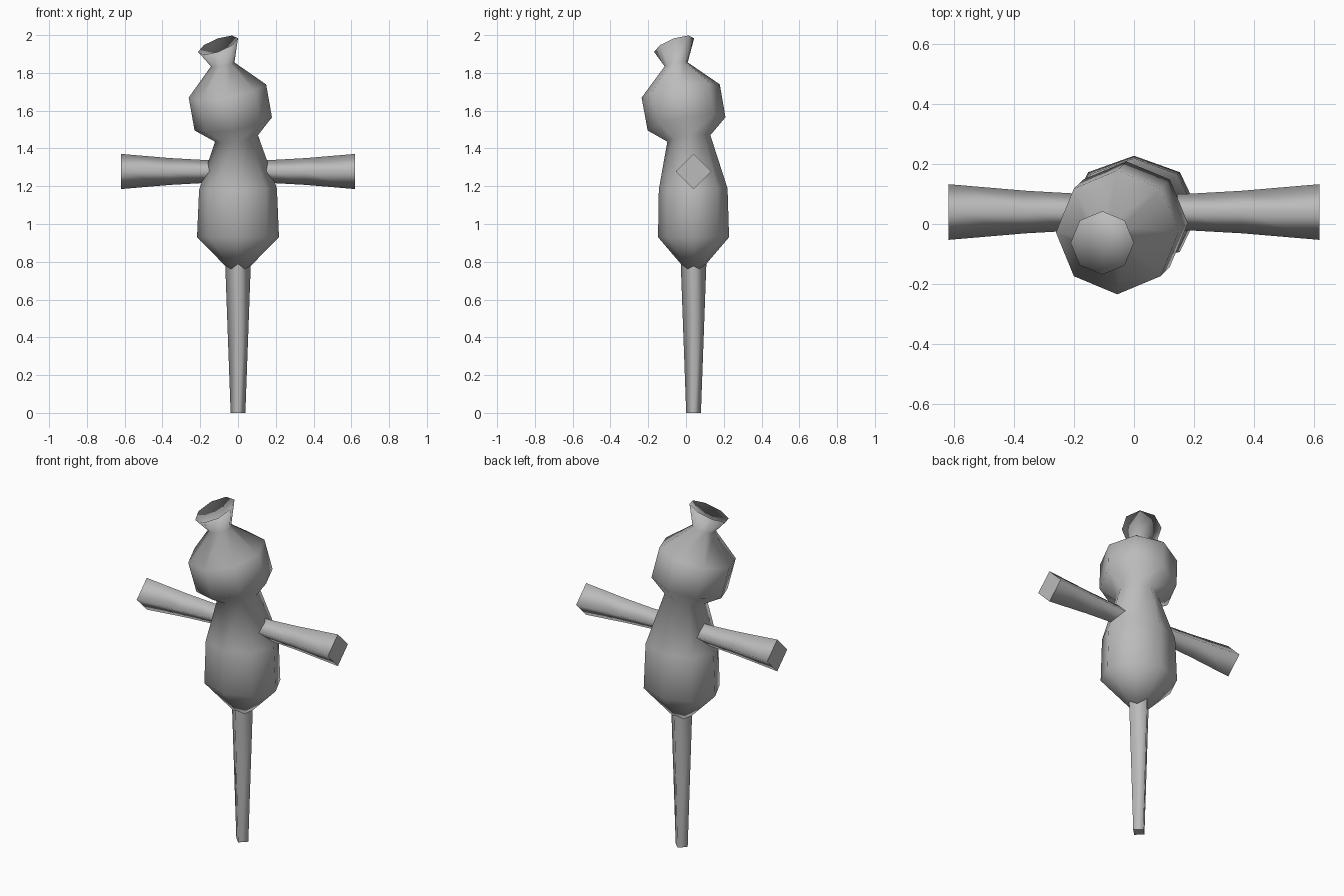
import bpy
import bmesh
from math import cos, sin, pi
from mathutils import Vector

cube = bpy.data.objects.get("Cube")
if cube:
    bpy.data.objects.remove(cube, do_unlink=True)

grey = bpy.data.materials.new("plain grey")
grey.use_nodes = True
colour = (0.5, 0.5, 0.5, 1)
grey.diffuse_color = colour
grey.node_tree.nodes["Principled BSDF"].inputs["Base Color"].default_value = colour


def loft(name, rings, start=None, end=None):
    """Skin rings of points; each end is a tip point or a flat cap."""
    bm = bmesh.new()
    loops = [[bm.verts.new(p) for p in ring] for ring in rings]
    n = len(loops[0])
    for a, b in zip(loops, loops[1:]):
        for i in range(n):
            j = (i + 1) % n
            bm.faces.new((a[i], a[j], b[j], b[i])).smooth = True
    for loop, tip in ((loops[0][::-1], start), (loops[-1], end)):
        if tip is None:
            bm.faces.new(loop)
        else:
            v = bm.verts.new(tip)
            for i in range(n):
                bm.faces.new((loop[i], loop[(i + 1) % n], v)).smooth = True
    bmesh.ops.recalc_face_normals(bm, faces=bm.faces)
    mesh = bpy.data.meshes.new(name)
    bm.to_mesh(mesh)
    bm.free()
    mesh.materials.append(grey)
    obj = bpy.data.objects.new(name, mesh)
    bpy.context.collection.objects.link(obj)
    return obj


def tilted_ring(centre, rx, ry, slope):
    """Octagon whose plane rises towards +x and +y by the slope."""
    c = Vector(centre)
    points = []
    for k in range(8):
        dx, dy = rx * cos(k * pi / 4), ry * sin(k * pi / 4)
        points.append(c + Vector((dx, dy, slope * (dx + dy))))
    return points


def diamond(axis, centre, r):
    """Four-sided section across the z or x axis."""
    points = []
    for k in range(4):
        u, v = r * cos(k * pi / 2), r * sin(k * pi / 2)
        points.append(Vector(centre) + Vector((u, v, 0) if axis == "z" else (0, u, v)))
    return points


# Sack figure: belly, chest, neck, head, tie and flared tuft
sack = [
    ((0, 0.04, 0.93), 0.217, 0.188, 0),
    ((0, 0.038, 1.185), 0.206, 0.182, 0.02),
    ((-0.008, 0.015, 1.453), 0.114, 0.114, 0.15),
    ((-0.025, 0.003, 1.53), 0.205, 0.206, 0.17),
    ((-0.056, -0.028, 1.704), 0.205, 0.207, 0.17),
    ((-0.081, -0.052, 1.845), 0.062, 0.061, 0.17),
    ((-0.106, -0.063, 1.947), 0.106, 0.106, 0.34),
]
loft("sack_body", [tilted_ring(*r) for r in sack],
     start=(0, 0.04, 0.71), end=(-0.088, -0.056, 1.875))

# Tapered post
loft("post", [diamond("z", (0, 0.04, z), r) for z, r in ((0, 0.039), (0.85, 0.07))])

# Crossbar with flared ends
half = [(0.62, 0.093), (0.36, 0.071), (0.18, 0.061)]
bar = [(-x, r) for x, r in half] + half[::-1]
loft("crossbar_arms", [diamond("x", (x, 0.04, 1.278), r) for x, r in bar])
